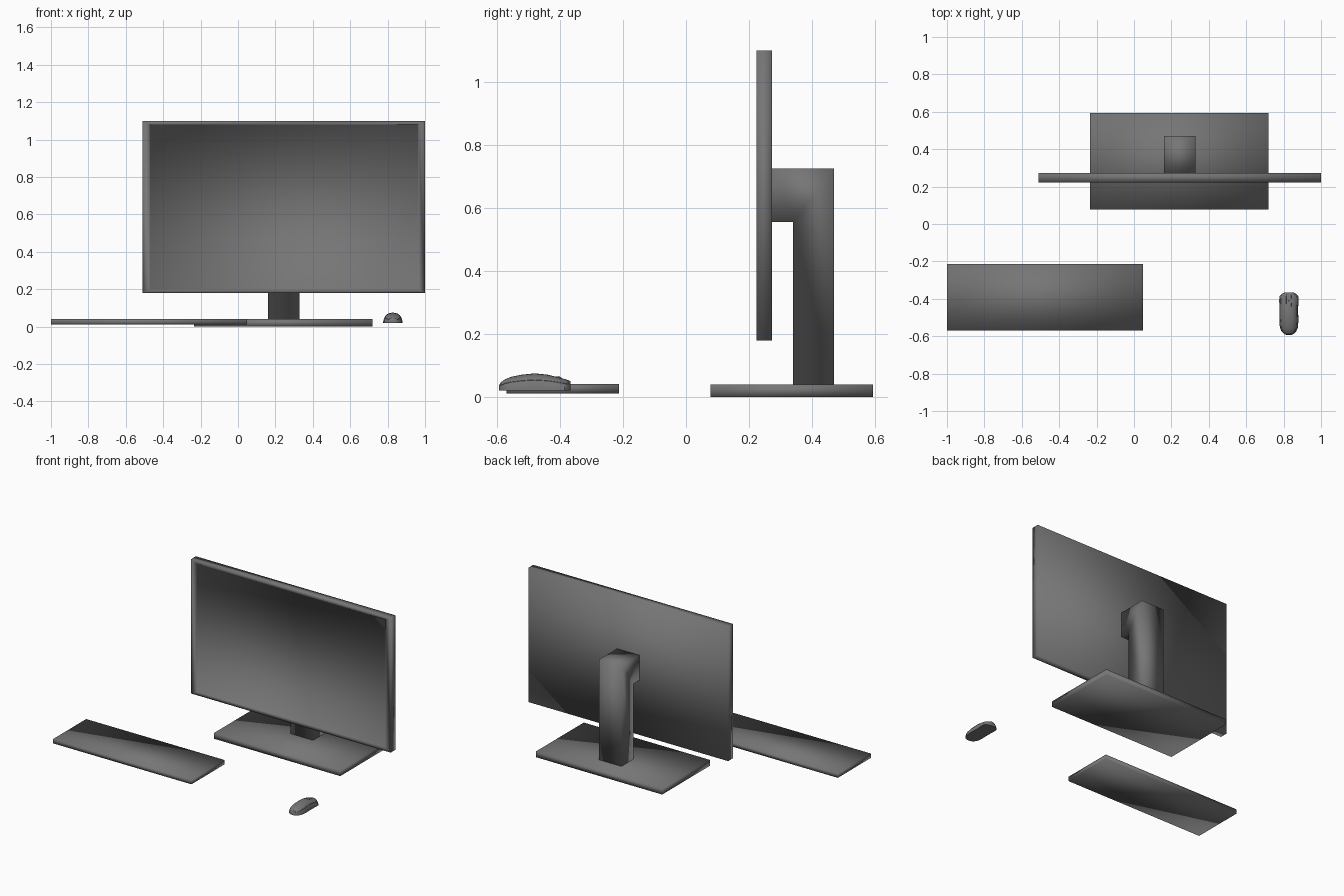
import bpy, bmesh, math
from mathutils import Matrix, Vector

if "Cube" in bpy.data.objects:
    bpy.data.objects.remove(bpy.data.objects["Cube"])

dark = bpy.data.materials.new("dark_plastic")
dark.diffuse_color = (0.18, 0.18, 0.18, 1)
dark.use_nodes = True
dark.node_tree.nodes["Principled BSDF"].inputs["Base Color"].default_value = dark.diffuse_color


def finish(name, bm, angle=180):
    """Make the object, dark and smooth shaded up to the given angle."""
    bmesh.ops.recalc_face_normals(bm, faces=bm.faces)
    me = bpy.data.meshes.new(name)
    bm.to_mesh(me)
    bm.free()
    me.materials.append(dark)
    ob = bpy.data.objects.new(name, me)
    bpy.context.collection.objects.link(ob)
    if angle >= 180:
        me.shade_smooth()
    else:
        bpy.ops.object.select_all(action='DESELECT')
        bpy.context.view_layer.objects.active = ob
        ob.select_set(True)
        bpy.ops.object.shade_smooth_by_angle(angle=math.radians(angle))
    return ob


def box_mesh(x, y, z):
    bm = bmesh.new()
    bmesh.ops.create_cube(bm, size=1)
    for v in bm.verts:
        v.co = [lo + (c + 0.5) * (hi - lo) for c, (lo, hi) in zip(v.co, (x, y, z))]
    return bm


# Monitor panel with a shallow recessed screen
bm = box_mesh((-0.51, 1.0), (0.223, 0.273), (0.18, 1.10))
front = min(bm.faces, key=lambda f: f.calc_center_median().y)
bmesh.ops.inset_region(bm, faces=[front], thickness=0.02)
for v in front.verts:
    v.co.x = -0.472 if v.co.x < 0.2 else 0.962
    v.co.z = 0.20 if v.co.z < 0.6 else 1.08
bmesh.ops.inset_region(bm, faces=[front], thickness=0.0005, depth=-0.003)
finish("monitor", bm)

# L-shaped neck, extruded sideways from its side profile
profile = [(0.273, 0.555), (0.34, 0.555), (0.34, 0.04), (0.47, 0.04),
           (0.47, 0.725), (0.273, 0.725)]
bm = bmesh.new()
face = bm.faces.new([bm.verts.new((0.16, y, z)) for y, z in profile])
ext = bmesh.ops.extrude_face_region(bm, geom=[face])
bmesh.ops.translate(bm, vec=(0.17, 0, 0),
                    verts=[g for g in ext["geom"] if isinstance(g, bmesh.types.BMVert)])
finish("stand_neck", bm)

# Stand foot and keyboard slab
finish("stand_base", box_mesh((-0.235, 0.72), (0.077, 0.593), (0, 0.04)))
finish("keyboard", box_mesh((-1.0, 0.047), (-0.57, -0.213), (0.011, 0.041)))

# Mouse body: domed cross-sections lofted along y (y, half width, top z)
CX, BOTTOM, N = 0.828, 0.02, 16
stations = [(-0.594, 0.012, 0.036), (-0.588, 0.026, 0.046), (-0.575, 0.039, 0.056),
            (-0.555, 0.048, 0.064), (-0.52, 0.051, 0.071), (-0.48, 0.050, 0.075),
            (-0.44, 0.050, 0.071), (-0.41, 0.052, 0.064), (-0.385, 0.050, 0.057),
            (-0.373, 0.038, 0.053), (-0.366, 0.024, 0.050)]
bm = bmesh.new()
rings = []
for y, w, top in stations:
    ring = []
    for i in range(N + 1):
        a = math.pi * i / N
        c, s = math.cos(a), math.sin(a)
        ring.append(bm.verts.new((CX + w * math.copysign(abs(c) ** 0.85, c), y,
                                  BOTTOM + (top - BOTTOM) * abs(s) ** 0.85)))
    rings.append(ring)
shell = []
for k, (a, b) in enumerate(zip(rings, rings[1:])):
    for i in range(N + 1):
        j = (i + 1) % (N + 1)
        f = bm.faces.new((a[i], a[j], b[j], b[i]))
        # Top shell, leaving a slot for the wheel at the front
        if 1 <= k <= 8 and 3 <= i <= 12 and not (k >= 6 and i in (7, 8)):
            shell.append(f)
bm.faces.new(rings[0])
bm.faces.new(rings[-1])
bmesh.ops.recalc_face_normals(bm, faces=bm.faces)

# Fine groove around the top shell
bmesh.ops.inset_region(bm, faces=shell, thickness=0.0008, depth=-0.0012)
bmesh.ops.inset_region(bm, faces=shell, thickness=0.0008, depth=0.0012)
finish("mouse_body", bm, 35)

# Scroll wheel in the slot
bm = bmesh.new()
bmesh.ops.create_cone(bm, cap_ends=True, segments=20, radius1=0.012, radius2=0.012,
                      depth=0.008,
                      matrix=Matrix.Translation(Vector((CX, -0.405, 0.054)))
                      @ Matrix.Rotation(math.pi / 2, 4, 'Y'))
finish("scroll_wheel", bm, 35)
